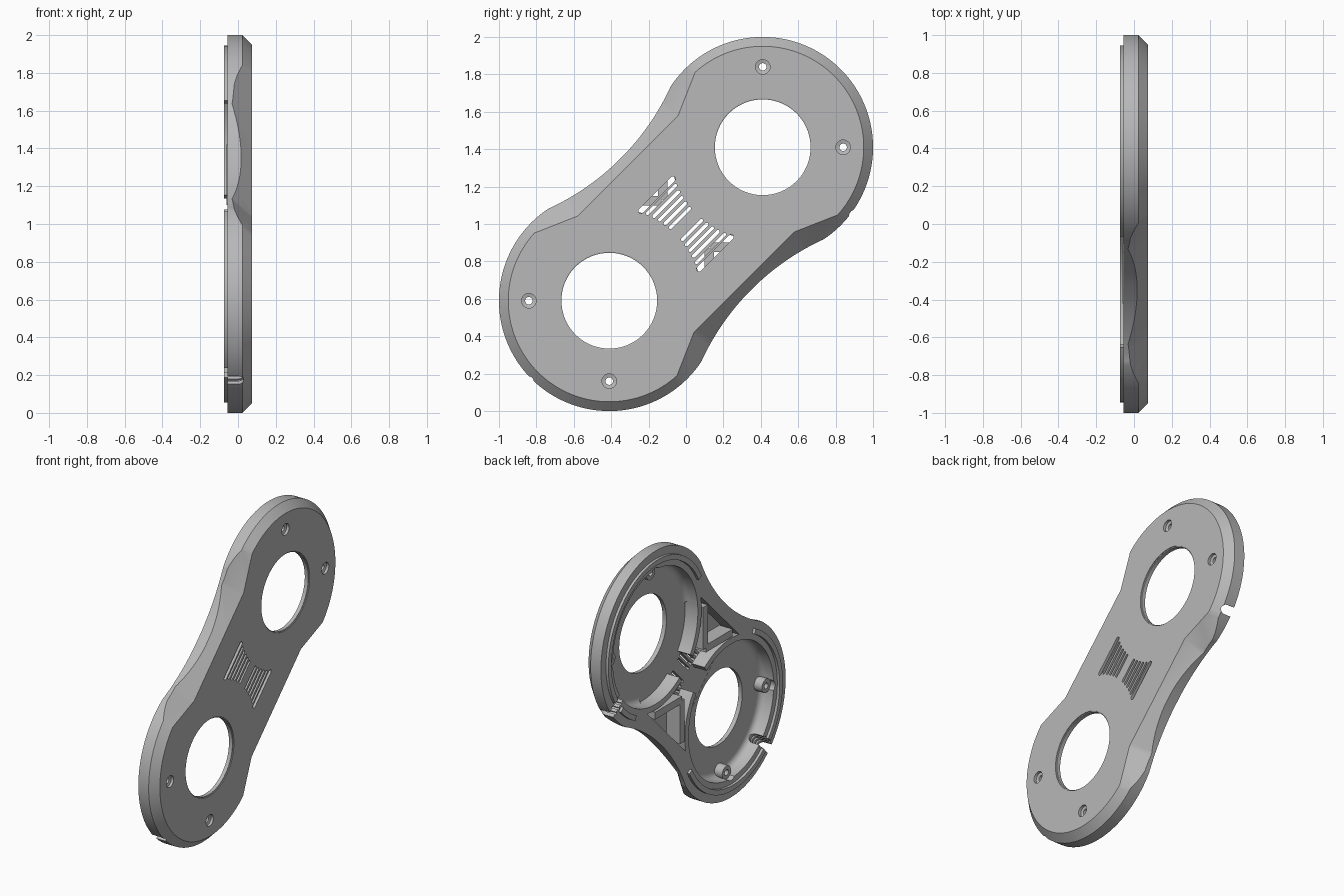
import bpy, bmesh
from math import sin, cos, pi, radians, sqrt, hypot
from mathutils import Matrix, Vector

if "Cube" in bpy.data.objects:
    bpy.data.objects.remove(bpy.data.objects["Cube"])

grey = bpy.data.materials.new("plain_grey")
grey.use_nodes = True
grey.diffuse_color = (0.48, 0.48, 0.48, 1)
grey.node_tree.nodes["Principled BSDF"].inputs["Base Color"].default_value = (0.48, 0.48, 0.48, 1)

# Local frame: x along the long diagonal, y across it, z through the thickness
S = sqrt(0.5)
FRAME = Matrix(((0, 0, 1, 0), (S, -S, 0, 0), (S, S, 0, 1), (0, 0, 0, 1)))
FACE, BACK, FLOOR, LIP = 0.073, -0.055, 0.04, -0.073
MID, RAD, POCKET = 0.58, 0.59, 0.46


def loft(name, rings, frame=FRAME, tube=False):
    """Bridge equal-length rings of points; cap the ends or close into a tube."""
    bm = bmesh.new()
    vs = [[bm.verts.new(frame @ Vector(p)) for p in ring] for ring in rings]
    n = len(vs[0])
    pairs = list(zip(vs, vs[1:]))
    if tube:
        pairs.append((vs[-1], vs[0]))
    else:
        bm.faces.new(vs[0])
        bm.faces.new(vs[-1])
    for lo, hi in pairs:
        for i in range(n):
            j = (i + 1) % n
            bm.faces.new((lo[i], lo[j], hi[j], hi[i]))
    bmesh.ops.recalc_face_normals(bm, faces=bm.faces)
    me = bpy.data.meshes.new(name)
    bm.to_mesh(me)
    bm.free()
    me.materials.append(grey)
    ob = bpy.data.objects.new(name, me)
    bpy.context.collection.objects.link(ob)
    return ob


def prism(name, pts, h0, h1, frame=FRAME):
    return loft(name, [[(x, y, h) for x, y in pts] for h in (h0, h1)], frame)


def arc(cx, cy, r, a0, a1, n):
    angles = [radians(a0 + (a1 - a0) * i / n) for i in range(n + 1)]
    return [(cx + r * cos(a), cy + r * sin(a)) for a in angles]


def lathe(name, cx, cy, profile, n=32, tube=False):
    rings = [[(x, y, h) for x, y in arc(cx, cy, r, 0, 360, n)[:-1]] for r, h in profile]
    return loft(name, rings, tube=tube)


def sector(name, cx, r0, r1, a0, a1, h0, h1):
    n = max(6, int(abs(a1 - a0) / 4))
    return prism(name, arc(cx, 0, r1, a0, a1, n) + arc(cx, 0, r0, a1, a0, n), h0, h1)


def boolean(target, cutter, op="DIFFERENCE"):
    bpy.context.view_layer.objects.active = target
    mod = target.modifiers.new("cut", "BOOLEAN")
    mod.operation, mod.solver, mod.object = op, "EXACT", cutter
    bpy.ops.object.modifier_apply(modifier=mod.name)
    bpy.data.objects.remove(cutter)


def four_way(quarter):
    """Mirror a path running from the +x tip to near x = 0 into a closed outline."""
    half = quarter + [(-x, y) for x, y in reversed(quarter)]
    return half + [(x, -y) for x, y in reversed(half)]


def offset(pts, d):
    out, n = [], len(pts)
    for i, p in enumerate(pts):
        a, b = Vector(pts[i - 1]), Vector(pts[(i + 1) % n])
        e0, e1 = (Vector(p) - a).normalized(), (b - Vector(p)).normalized()
        n0, n1 = Vector((e0.y, -e0.x)), Vector((e1.y, -e1.x))
        m = (n0 + n1).normalized()
        q = Vector(p) + m * d / m.dot(n0)
        out.append((q.x, q.y))
    return out


# Outer outline: two discs with a concave waist
waist_r, waist_y = 1.33, 0.495
waist = [(x, waist_y + waist_r - sqrt(waist_r ** 2 - x * x))
         for x in [0.44 * (1 - i / 12) + 0.012 for i in range(12)]]
outline = four_way(arc(MID, 0, RAD, 1, 102, 44) + waist)
shell = prism("shell", outline, BACK, FACE)

# Front face outline, spread at 45 degrees to form the chamfers
face = four_way(arc(MID, 0, 0.54, 1, 87, 40) + [(0.378, 0.439)])
depth = FACE - BACK + 0.02
wide = offset(face, depth)
boolean(shell, loft("chamfer_form", [[(x, y, FACE) for x, y in face],
                                     [(x, y, FACE - depth) for x, y in wide]]), "INTERSECT")

# Waist cavity and round pockets with a filleted floor
boolean(shell, prism("waist_cutter", [(-0.3, -0.41), (0.3, -0.41), (0.3, 0.41), (-0.3, 0.41)],
                     -0.2, FLOOR + 0.001))
fillet = [(POCKET - 0.04 + 0.04 * cos(t * pi / 8), FLOOR - 0.04 + 0.04 * sin(t * pi / 8))
          for t in range(5)]
for side in (1, -1):
    c = side * MID
    boolean(shell, lathe("pocket_cutter", c, 0, [(POCKET, -0.2)] + fillet, 80))
    boolean(shell, lathe("window_cutter", c, 0,
                         [(0.256, -0.1), (0.256, 0.066), (0.262, 0.068), (0.262, 0.2)], 64))

# Screw holes with a wider bore, and bosses behind them
for side in (1, -1):
    for up in (1, -1):
        x, y = side * (MID + 0.43 * S), up * 0.43 * S
        boolean(shell, lathe("boss_space", x, y, [(0.045, -0.2), (0.045, FLOOR)], 24))
        boolean(shell, lathe("screw_cutter", x, y,
                             [(0.02, -0.3), (0.02, 0.05), (0.039, 0.055), (0.039, 0.2)], 24))
        lathe("screw_boss", x, y, [(0.02, -0.02), (0.047, -0.02), (0.047, 0.045), (0.02, 0.045)],
              24, tube=True)

# Vent slots, shorter toward the middle
for side in (1, -1):
    for i in range(6):
        y = side * (0.045 + 0.035 * i)
        half = 0.575 - sqrt(0.505 ** 2 - y * y)
        w = 0.014 if i == 5 else 0.009
        slot = arc(half, y, w, -90, 90, 6) + arc(-half, y, w, 90, 270, 6)
        boolean(shell, prism("vent_cutter", slot, -0.2, 0.2))

# Cable notches with strain relief grooves
AXES = Matrix(((0, 0, 1, 0), (1, 0, 0, 0), (0, 1, 0, 0), (0, 0, 0, 1)))
for side, angle in ((1, -81.6), (-1, 180)):
    frame = FRAME @ Matrix.Translation((side * MID, 0, 0)) @ Matrix.Rotation(radians(angle), 4, "Z") @ AXES
    for w, r0, r1 in ((0.03, 0.42, 0.7), (0.04, 0.48, 0.495), (0.04, 0.515, 0.53), (0.04, 0.55, 0.565)):
        u_shape = arc(0, 0, w, 0, 180, 12) + [(-w, -0.2), (w, -0.2)]
        boolean(shell, prism("notch_cutter", u_shape, r0, r1, frame))

# Raised locating lip around the back rim
for c, a0, a1 in ((MID, -76, 108), (MID, -108, -87), (-MID, 72, 176), (-MID, 184, 288)):
    sector("locating_lip", c, 0.5, 0.535, a0, a1, LIP, BACK + 0.005)

# Pocket walls facing the waist, open at the centre
for c, inward in ((MID, 180), (-MID, 0)):
    for s in (1, -1):
        sector("pocket_wall", c, POCKET, 0.5, inward + s * 10, inward + s * 62, BACK, FLOOR + 0.005)

# Straight ribs touching the pocket walls
for side in (1, -1):
    for s in (1, -1):
        rib = [(0.1, 0.13), (0.15, 0.13), (0.15, 0.42), (0.1, 0.42)]
        pts = []
        for u, v in rib:
            x, y = (v - u) * S, (u + v) * S
            pts.append((s * x, side * y))
        prism("waist_rib", pts, -0.06, FLOOR + 0.005)

# Smooth curved walls, keep creases sharp
for ob in bpy.context.scene.objects:
    ob.select_set(ob.type == "MESH")
bpy.context.view_layer.objects.active = shell
bpy.ops.object.shade_smooth_by_angle(angle=radians(25))
